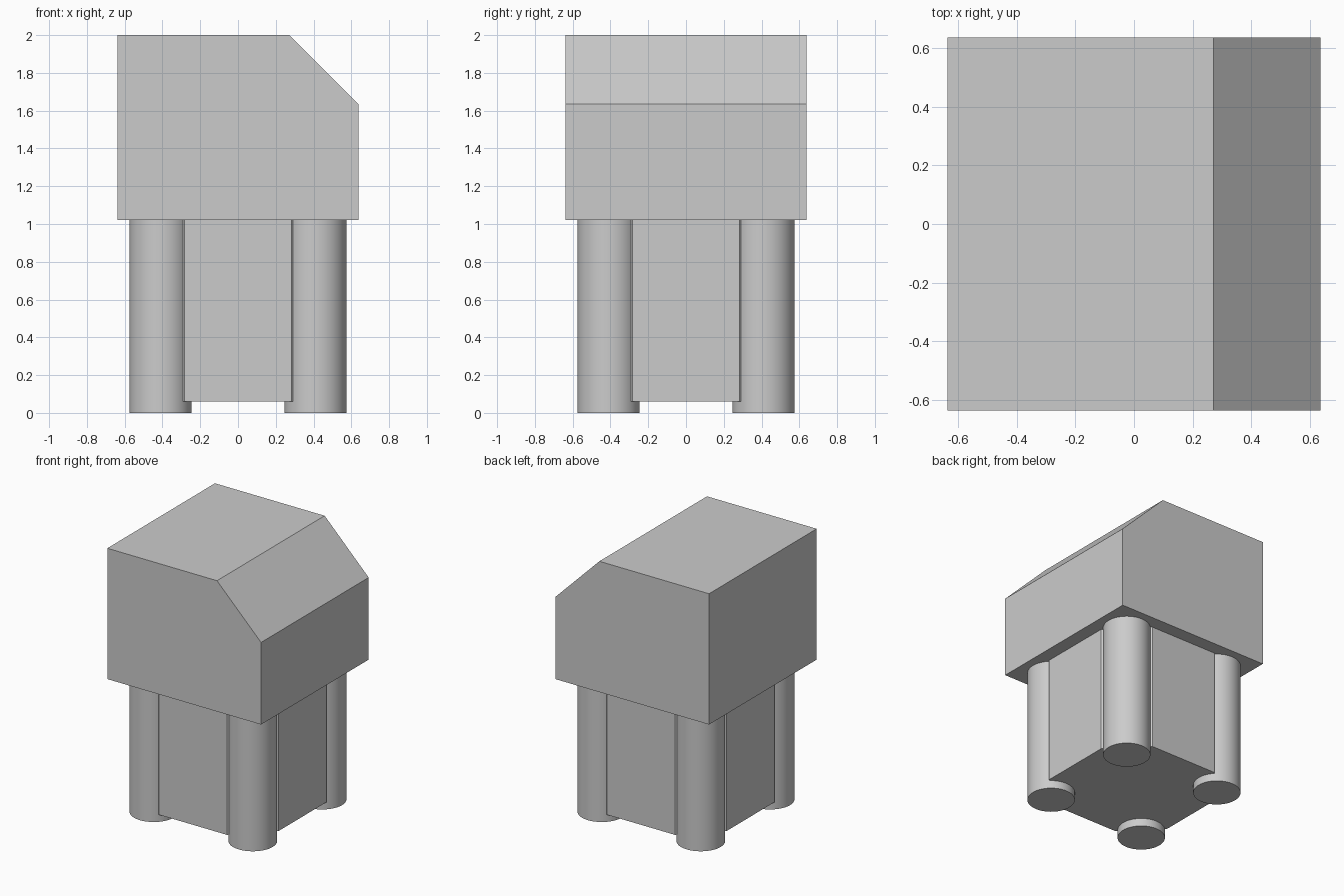
import bpy
import bmesh
from math import radians
from mathutils import Matrix

cube = bpy.data.objects.get("Cube")
if cube:
    bpy.data.objects.remove(cube, do_unlink=True)

GREY = (0.6, 0.6, 0.6, 1.0)
grey = bpy.data.materials.new("plain_grey")
grey.use_nodes = True
grey.diffuse_color = GREY
grey.node_tree.nodes["Principled BSDF"].inputs["Base Color"].default_value = GREY


def add_object(name, bm):
    bmesh.ops.recalc_face_normals(bm, faces=bm.faces)
    mesh = bpy.data.meshes.new(name)
    bm.to_mesh(mesh)
    bm.free()
    mesh.materials.append(grey)
    obj = bpy.data.objects.new(name, mesh)
    bpy.context.collection.objects.link(obj)
    return obj


def prism(name, profile, direction):
    """Extrude a closed profile into a solid."""
    bm = bmesh.new()
    face = bm.faces.new([bm.verts.new(p) for p in profile])
    result = bmesh.ops.extrude_face_region(bm, geom=[face], use_keep_orig=True)
    moved = [v for v in result["geom"] if isinstance(v, bmesh.types.BMVert)]
    bmesh.ops.translate(bm, verts=moved, vec=direction)
    return add_object(name, bm)


# Upper block with one sloped top edge
HALF, BASE, TOP, SLOPE = 0.637, 1.02, 2.0, 0.365
outline = [(-HALF, BASE), (HALF, BASE), (HALF, TOP - SLOPE),
           (HALF - SLOPE, TOP), (-HALF, TOP)]
prism("upper_block", [(x, -HALF, z) for x, z in outline], (0, 2 * HALF, 0))

# Core with cut corners, raised just off the ground
FACE, EDGE, LIFT = 0.535, 0.282, 0.06
corner = [(FACE, -EDGE), (FACE, EDGE), (EDGE, FACE), (-EDGE, FACE)]
octagon = corner + [(-x, -y) for x, y in corner]
prism("core", [(x, y, LIFT) for x, y in octagon], (0, 0, BASE - LIFT))

# Four round legs, one at each cut corner
LEG, RADIUS = 0.41, 0.165
for side, sx in (("right", -1), ("left", 1)):
    for end, sy in (("front", -1), ("back", 1)):
        bm = bmesh.new()
        bmesh.ops.create_cone(bm, cap_ends=True, segments=64,
                              radius1=RADIUS, radius2=RADIUS, depth=BASE,
                              matrix=Matrix.Translation((sx * LEG, sy * LEG, BASE / 2)))
        leg = add_object(f"{end}_{side}_leg", bm)
        bpy.ops.object.select_all(action="DESELECT")
        leg.select_set(True)
        bpy.context.view_layer.objects.active = leg
        bpy.ops.object.shade_smooth_by_angle(angle=radians(30))
